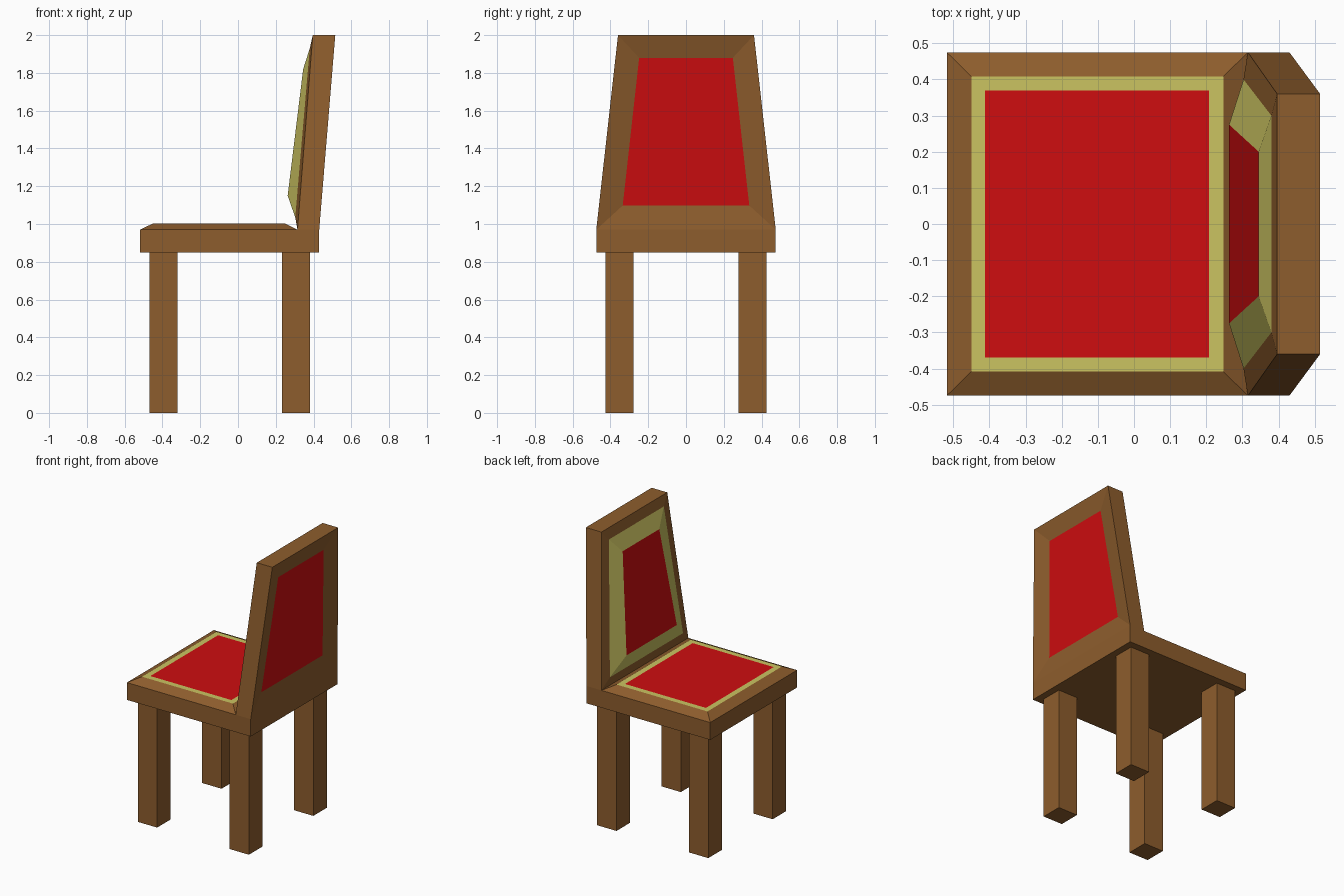
import bpy, bmesh

if "Cube" in bpy.data.objects:
    bpy.data.objects.remove(bpy.data.objects["Cube"])


def material(name, rgb):
    m = bpy.data.materials.new(name)
    m.diffuse_color = (*rgb, 1)
    m.use_nodes = True
    m.node_tree.nodes["Principled BSDF"].inputs["Base Color"].default_value = m.diffuse_color
    return m


WOOD = material("wood", (0.27, 0.11, 0.026))
TRIM = material("trim", (0.6, 0.55, 0.12))
CLOTH = material("red_cloth", (0.62, 0.004, 0.005))
MATS = [WOOD, TRIM, CLOTH]


def rect(x0, x1, y0, y1, z):
    return [(x0, y0, z), (x1, y0, z), (x1, y1, z), (x0, y1, z)]


def trapezoid(xb, yb, zb, xt, yt, zt):
    # Leaning four-sided ring: bottom edge (b) and top edge (t), symmetric in y
    return [(xb, -yb, zb), (xb, yb, zb), (xt, yt, zt), (xt, -yt, zt)]


def loft(name, rings, bands, start=0, end=0):
    # Joins successive rings with quads; bands gives each strip's material
    bm = bmesh.new()
    loops = [[bm.verts.new(p) for p in r] for r in rings]
    bm.faces.new(loops[0][::-1]).material_index = start
    for a, b, mat in zip(loops, loops[1:], bands):
        for i in range(4):
            j = (i + 1) % 4
            if len({a[i].co.copy().freeze(), a[j].co.copy().freeze(),
                    b[i].co.copy().freeze(), b[j].co.copy().freeze()}) == 4:
                bm.faces.new((a[i], a[j], b[j], b[i])).material_index = mat
    bm.faces.new(loops[-1]).material_index = end
    bmesh.ops.remove_doubles(bm, verts=bm.verts, dist=1e-5)
    bmesh.ops.recalc_face_normals(bm, faces=bm.faces)
    me = bpy.data.meshes.new(name)
    bm.to_mesh(me)
    bm.free()
    for m in MATS:
        me.materials.append(m)
    ob = bpy.data.objects.new(name, me)
    bpy.context.collection.objects.link(ob)
    return ob


# Seat slab with bevelled top, trim border and cushion
loft("seat", [
    rect(-0.518, 0.43, -0.475, 0.475, 0.85),
    rect(-0.518, 0.43, -0.475, 0.475, 0.97),
    rect(-0.518, 0.315, -0.475, 0.475, 0.97),
    rect(-0.45, 0.247, -0.408, 0.408, 1.003),
    rect(-0.412, 0.208, -0.37, 0.37, 1.003),
], [0, 0, 0, 1], end=2)

# Leaning backrest: recessed rear panel, frame, raised padded front
loft("backrest", [
    trapezoid(0.413, 0.335, 1.098, 0.482, 0.248, 1.88),
    trapezoid(0.43, 0.475, 0.97, 0.515, 0.36, 2.0),
    trapezoid(0.315, 0.475, 0.97, 0.396, 0.36, 2.0),
    trapezoid(0.303, 0.40, 1.035, 0.38, 0.30, 1.93),
    trapezoid(0.263, 0.275, 1.15, 0.345, 0.20, 1.82),
], [0, 0, 0, 1], start=2, end=2)

# Four square legs
for label, x in (("left", -0.395), ("right", 0.308)):
    for end, y in (("front", -0.352), ("back", 0.352)):
        h = 0.074
        loft(f"{end}_{label}_leg", [
            rect(x - h, x + h, y - h, y + h, 0),
            rect(x - h, x + h, y - h, y + h, 0.85),
        ], [0])
